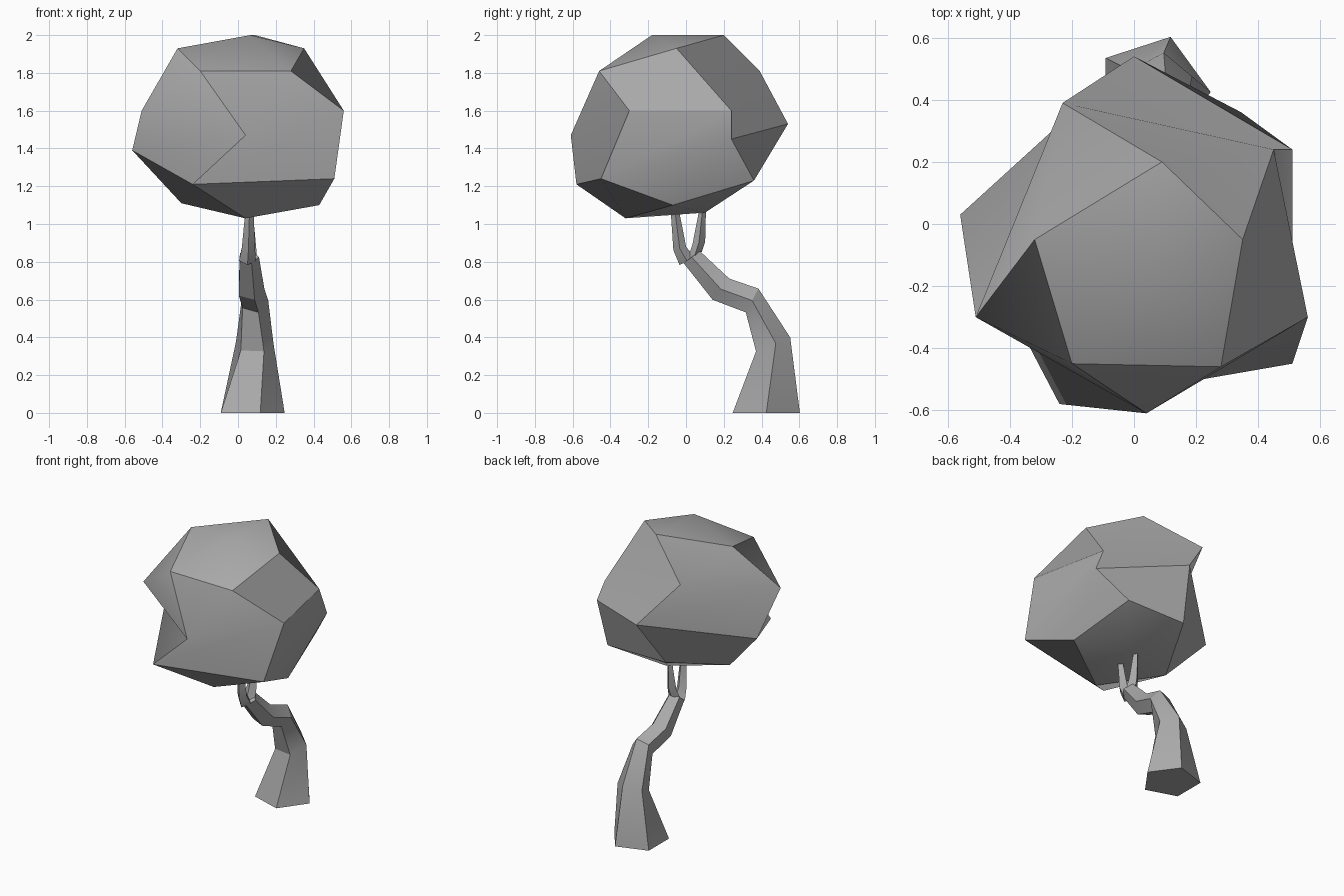
import bpy
import bmesh
from math import cos, sin, radians, tau
from mathutils import Vector, Matrix

if "Cube" in bpy.data.objects:
    bpy.data.objects.remove(bpy.data.objects["Cube"], do_unlink=True)

# One plain grey for the whole tree
grey = bpy.data.materials.new("plain grey")
grey.use_nodes = True
colour = (0.4, 0.4, 0.4, 1)
grey.diffuse_color = colour
grey.node_tree.nodes["Principled BSDF"].inputs["Base Color"].default_value = colour


def loft(name, rings, start_pole=None, end_pole=None):
    """Skin a stack of equal-length rings; ends close on a pole or a flat cap."""
    bm = bmesh.new()
    loops = [[bm.verts.new(p) for p in ring] for ring in rings]
    count = len(loops[0])
    for upper, lower in zip(loops, loops[1:]):
        for i in range(count):
            j = (i + 1) % count
            bm.faces.new((upper[i], upper[j], lower[j], lower[i]))
    for loop, pole in ((loops[0], start_pole), (loops[-1], end_pole)):
        if pole is None:
            bm.faces.new(loop)
        else:
            tip = bm.verts.new(pole)
            for i in range(count):
                bm.faces.new((loop[i], loop[(i + 1) % count], tip))
    bmesh.ops.recalc_face_normals(bm, faces=bm.faces[:])
    mesh = bpy.data.meshes.new(name)
    bm.to_mesh(mesh)
    bm.free()
    mesh.materials.append(grey)
    obj = bpy.data.objects.new(name, mesh)
    bpy.context.collection.objects.link(obj)
    bpy.ops.object.select_all(action="DESELECT")
    obj.select_set(True)
    bpy.context.view_layer.objects.active = obj
    bpy.ops.object.shade_smooth_by_angle(angle=radians(30))
    return obj


def section(sides, centre, radius, tilt=0, phase=0):
    """Regular polygon around a centre, tipped up towards the back."""
    turn = Matrix.Rotation(radians(tilt), 3, "X")
    angles = [radians(phase) + tau * i / sides for i in range(sides)]
    return [Vector(centre) + turn @ Vector((radius * cos(a), radius * sin(a), 0))
            for a in angles]


# Crown: a lumpy five-sided ball with twisted rings
top_ring = [(.09, .2, 2), (.35, -.05, 1.93), (.28, -.46, 1.81),
            (-.2, -.45, 1.81), (-.32, -.05, 1.93)]
upper_ring = [(-.23, .39, 1.81), (.45, .24, 1.6), (.56, -.3, 1.6),
              (.04, -.61, 1.47), (-.51, -.3, 1.6)]
lower_ring = [(0, .54, 1.53), (.51, .24, 1.45), (.51, -.45, 1.24),
              (-.24, -.58, 1.21), (-.56, .03, 1.39)]
bottom_ring = [(-.1, .36, 1.23), (.345, .36, 1.23), (.43, -.07, 1.1),
               (.04, -.32, 1.03), (-.3, -.05, 1.11)]
loft("crown", [top_ring, upper_ring, lower_ring, bottom_ring],
     start_pole=(.065, -.18, 2), end_pole=(.08, .1, 1.06))

# Trunk: a bent five-sided taper leaning to the front
loft("trunk", [
    section(5, (.06, .425, 0), .187),
    section(5, (.085, .455, .36), .105, 22, 12),
    section(5, (.085, .35, .595), .075, 62),
    section(5, (.065, .185, .655), .075, 52),
    section(5, (.055, .03, .825), .056, 38),
])

# Branches: a thin fork reaching into the crown
loft("front_branch", [
    section(4, (.05, .005, .805), .045, 30),
    section(4, (.055, -.033, .87), .035, 15),
    section(4, (.06, -.055, 1.04), .024),
    section(4, (.06, -.06, 1.13), .02),
])
loft("back_branch", [
    section(4, (.055, .045, .83), .045, 30),
    section(4, (.06, .068, .9), .034, 10),
    section(4, (.06, .085, 1.05), .02),
    section(4, (.06, .09, 1.13), .018),
])
